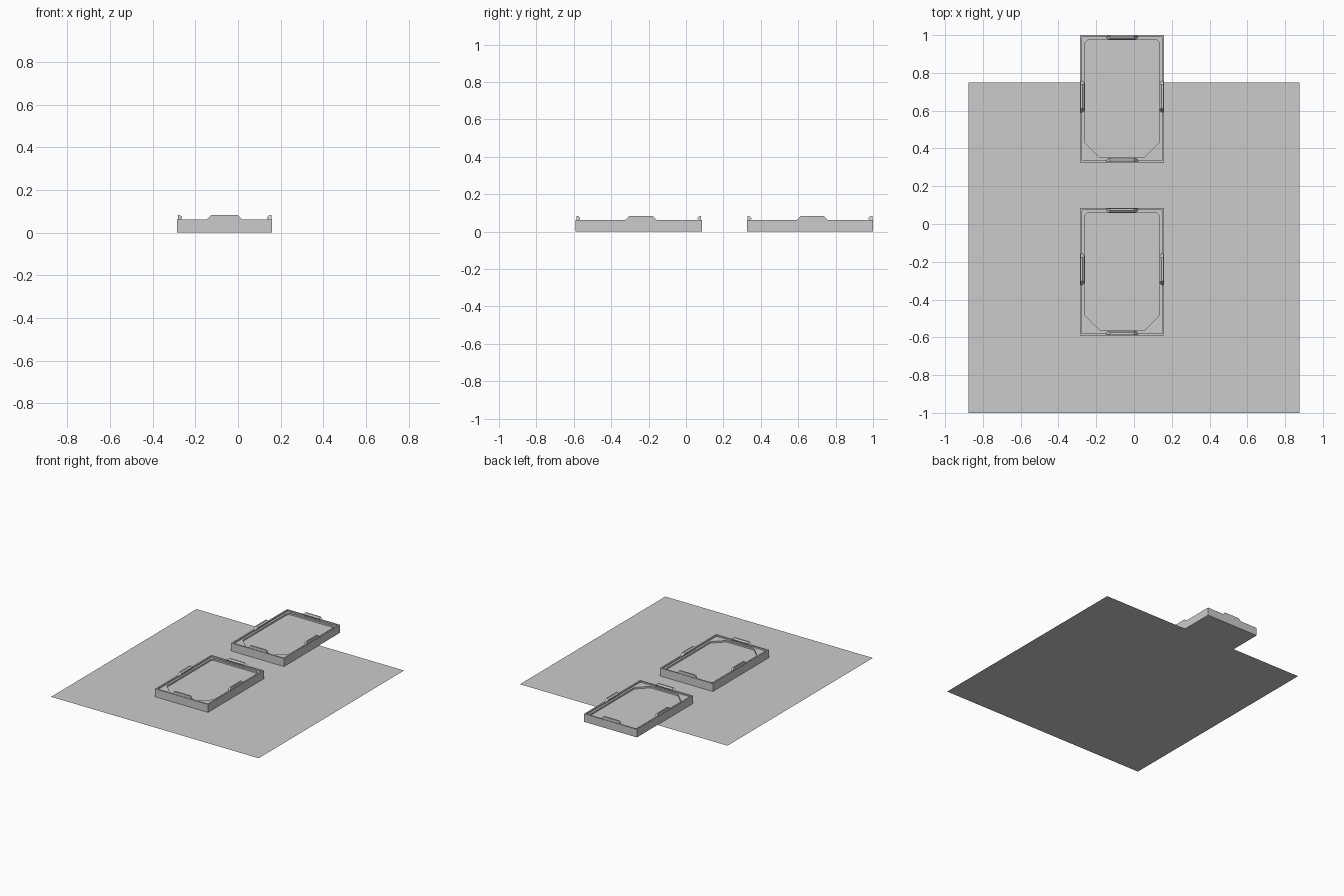
import bpy, bmesh

if "Cube" in bpy.data.objects:
    bpy.data.objects.remove(bpy.data.objects["Cube"])

W, L = 0.446, 0.675          # tray footprint
CX = -0.063                  # tray centre in x


def make_object(name, bm):
    bmesh.ops.remove_doubles(bm, verts=bm.verts, dist=1e-5)
    bmesh.ops.recalc_face_normals(bm, faces=bm.faces)
    mesh = bpy.data.meshes.new(name)
    bm.to_mesh(mesh)
    bm.free()
    obj = bpy.data.objects.new(name, mesh)
    bpy.context.collection.objects.link(obj)
    return obj


def ring(bm, inset, z, front=0.0, back=0.0):
    """Rectangle with chamfered front and back corners."""
    x, y = W / 2 - inset, L / 2 - inset
    f, b = front, back
    pts = [(-x + f, -y), (x - f, -y), (x, -y + f), (x, y - b),
           (x - b, y), (-x + b, y), (-x, y - b), (-x, -y + f)]
    return [bm.verts.new((px, py, z)) for px, py in pts]


def tray(name, cy):
    # Walls, stepped rim, ledge with cut corners and recessed floor
    bm = bmesh.new()
    rings = [ring(bm, 0, 0.001), ring(bm, 0, 0.062), ring(bm, 0.011, 0.062),
             ring(bm, 0.011, 0.052), ring(bm, 0.026, 0.052, 0.08, 0.014),
             ring(bm, 0.026, 0.04, 0.08, 0.014)]
    for a, b in zip(rings, rings[1:]):
        for i in range(8):
            j = (i + 1) % 8
            bm.faces.new((a[i], a[j], b[j], b[i]))
    bm.faces.new(rings[0])
    bm.faces.new(rings[-1])
    obj = make_object(name, bm)
    obj.location = (CX, cy, 0)


def tab(name, cx, cy, along_x, sign):
    # Raised trapezoid clip with a thicker inward lip at the top
    bm = bmesh.new()
    profile = [(0.004, 0.052, 0.083), (0.004, 0.063, 0.083),
               (0.004, 0.083, 0.063), (0.014, 0.083, 0.063),
               (0.024, 0.074, 0.066), (0.024, 0.068, 0.072),
               (0.013, 0.060, 0.083), (0.013, 0.052, 0.083)]
    ends = []
    for s in (-1, 1):
        loop = []
        for inset, z, half in profile:
            if along_x:
                co = (s * half, sign * (L / 2 - inset), z)
            else:
                co = (sign * (W / 2 - inset), s * half + 0.012, z)
            loop.append(bm.verts.new(co))
        ends.append(loop)
    n = len(profile)
    for i in range(n):
        j = (i + 1) % n
        bm.faces.new((ends[0][i], ends[0][j], ends[1][j], ends[1][i]))
    bm.faces.new(ends[0])
    bm.faces.new(ends[1])
    obj = make_object(name, bm)
    obj.location = (cx, cy, 0)


# Flat base sheet
bm = bmesh.new()
bm.faces.new([bm.verts.new(p) for p in
              ((-0.875, -1, 0), (0.875, -1, 0), (0.875, 0.75, 0), (-0.875, 0.75, 0))])
make_object("base_sheet", bm)

# Two identical trays with four clips each
for label, cy in (("front", -0.252), ("back", 0.6625)):
    tray(label + "_tray", cy)
    for along_x in (True, False):
        for sign in (-1, 1):
            side = {(True, -1): "front", (True, 1): "back",
                    (False, -1): "left", (False, 1): "right"}[(along_x, sign)]
            tab(f"{label}_tray_{side}_clip", CX, cy, along_x, sign)
